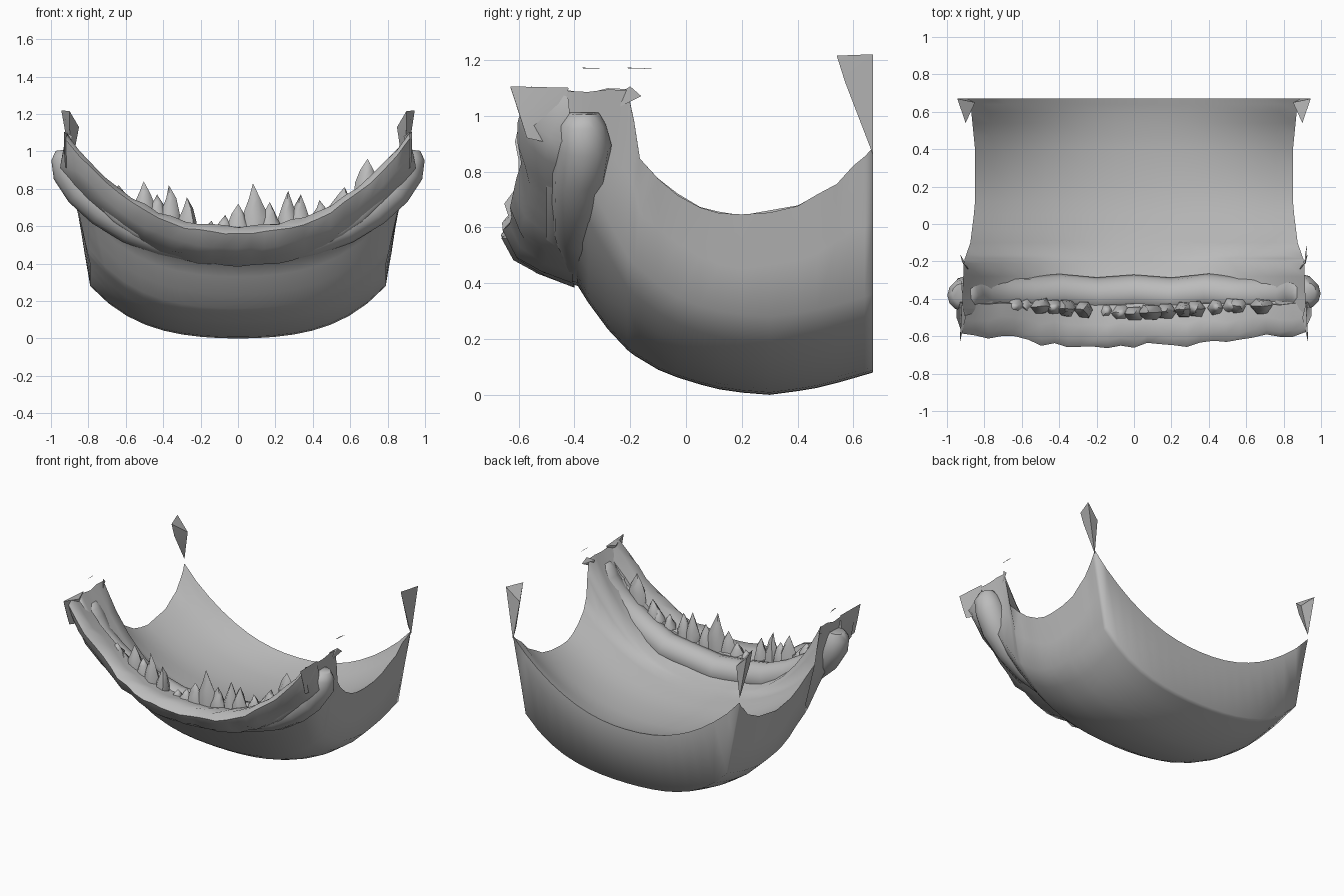
import bpy, bmesh, math, random
from mathutils import Vector

if "Cube" in bpy.data.objects:
    bpy.data.objects.remove(bpy.data.objects["Cube"])

random.seed(4)
grey = bpy.data.materials.new("bone grey")
grey.diffuse_color = (0.5, 0.5, 0.5, 1)
grey.use_nodes = True
grey.node_tree.nodes["Principled BSDF"].inputs["Base Color"].default_value = grey.diffuse_color


def jit(a):
    return random.uniform(-a, a)


def lerp_table(table, v):
    if v <= table[0][0]:
        return table[0][1]
    for (a, fa), (b, fb) in zip(table, table[1:]):
        if v <= b:
            return fa + (fb - fa) * (v - a) / (b - a)
    return table[-1][1]


def finish(name, bm, angle=40):
    bmesh.ops.recalc_face_normals(bm, faces=bm.faces)
    mesh = bpy.data.meshes.new(name)
    bm.to_mesh(mesh)
    bm.free()
    mesh.materials.append(grey)
    ob = bpy.data.objects.new(name, mesh)
    bpy.context.collection.objects.link(ob)
    bpy.ops.object.select_all(action='DESELECT')
    ob.select_set(True)
    bpy.context.view_layer.objects.active = ob
    bpy.ops.object.shade_smooth_by_angle(angle=math.radians(angle))
    return ob


def loft(name, rings, angle=40, strip_caps=False):
    bm = bmesh.new()
    vs = [[bm.verts.new(p) for p in r] for r in rings]
    n = len(vs[0])
    for a, b in zip(vs, vs[1:]):
        for i in range(n):
            j = (i + 1) % n
            bm.faces.new((a[i], a[j], b[j], b[i]))
    for r in (vs[0], vs[-1]):
        if strip_caps:                          # crescent cap: underside joined to inside
            for i in range(16):
                bm.faces.new((r[i], r[i + 1], r[34 - i], r[35 - i]))
            bm.faces.new((r[16], r[17], r[18], r[19]))
            bm.faces.new((r[0], r[35], r[36], r[37]))
        else:
            bm.faces.new(r)
    return finish(name, bm, angle)


def hull(name, pts, angle=20):
    bm = bmesh.new()
    for p in pts:
        bm.verts.new(p)
    bmesh.ops.convex_hull(bm, input=bm.verts)
    return finish(name, bm, angle)


# Jaw shell: thick bowl lofted along y, thinning towards the mouth
UNDER = [(-.5, .45), (-.4, .41), (-.35, .33), (-.28, .235), (-.2, .15), (-.1, .09), (0, .05),
         (.15, .012), (.3, 0), (.45, .02), (.55, .045), (.67, .08)]
CORNER_X = [(-.4, .89), (-.3, .85), (-.2, .81), (-.1, .79)]
CORNER_RISE = [(-.4, .44), (-.3, .41), (-.2, .33), (0, .28)]
RIM = [(-.5, 1.09), (-.21, 1.09), (-.185, .98), (-.165, .85), (-.1, .77), (0, .69), (.1, .655),
       (.2, .645), (.3, .655), (.4, .68), (.52, .74), (.6, .82), (.67, .88)]
RIMX = [(-.5, .92), (-.2, .91), (-.1, .875), (.1, .85), (.4, .85), (.6, .87), (.67, .89)]
FLOOR = [(-.5, .55), (-.4, .52), (-.27, .47), (-.1, .43), (.1, .40), (.2, .395), (.3, .395),
         (.45, .405), (.6, .437), (.67, .46)]
POWER = [(-.4, 2.9), (-.2, 2.8), (-.1, 2.4), (0, 2.2)]
rings = []
for y in (-.5, -.45, -.4, -.35, -.28, -.21, -.185, -.165, -.1, -.03, .05, .12, .2, .3, .4,
          .47, .54, .6, .64, .67):
    zb, zr = lerp_table(UNDER, y), lerp_table(RIM, y)
    xr, zi = lerp_table(RIMX, y), lerp_table(FLOOR, y)
    cx, rise, power = lerp_table(CORNER_X, y), lerp_table(CORNER_RISE, y), lerp_table(POWER, y)
    zc = zb + rise
    ring = []
    for i in range(-8, 9):                      # rounded underside
        t = i / 8
        ring.append((cx * t, y, zb + rise * (.45 * t * t + .55 * t ** 4)))
    wall = [((cx + xr) / 2, y, zc + (zr - zc) * .5 + jit(.015)), (xr, y, zr + jit(.006))]
    ring += wall
    for i in range(8, -9, -1):                  # hollow inside
        t = i / 9
        ring.append((xr * t, y, zi + (zr - zi) * abs(t) ** power))
    ring += [(-p[0], p[1], p[2] + jit(.008)) for p in wall[::-1]]
    rings.append(ring)
loft("jaw_shell", rings, 100, True)

# Front lip: lumpy roll that sweeps up at both ends
PROFILE = [(-.40, .39), (-.52, .425), (-.61, .48), (-.655, .565), (-.61, .6), (-.53, .59), (-.43, .57)]
rings = []
N = 26
for k in range(N + 1):
    t = -1 + 2 * k / N
    a = abs(t)
    lift, thin = .50 * a ** 2.4, 1 - .34 * a ** 2
    push = jit(.015)
    ring = []
    for (y, z) in PROFILE:
        yy = -.42 + (y + .42) * thin + push * (y < -.5)
        ring.append((.92 * t + (.03 * t if z < .45 else 0) * a, yy + jit(.006), z + lift + jit(.008)))
    rings.append(ring)
loft("front_lip", rings, 60)

# Gum roll: rounded band, seen inside the bowl and bulging out below the lip
PATH = [(0, .485), (.2, .5), (.4, .54), (.57, .605), (.72, .695), (.83, .795), (.895, .895), (.915, .97), (.92, 1.01)]
path = [(-x, z) for x, z in PATH[:0:-1]] + PATH
rings = []
for k, (x, z) in enumerate(path):
    p, q = path[max(k - 1, 0)], path[min(k + 1, len(path) - 1)]
    d = Vector((q[0] - p[0], q[1] - p[1])).normalized()
    end = min(k, len(path) - 1 - k)
    s = (.55, .85, 1)[min(end, 2)]
    shift = jit(.012)
    ring = []
    for i in range(12):
        u = 2 * math.pi * i / 12
        c, w = .1 * s * math.cos(u), .098 * s * math.sin(u)
        ring.append((x - d.y * c, -.375 + shift + w, z + d.x * c))
    rings.append(ring)
loft("gum_roll", rings, 60)

# Teeth: uneven pointed stumps (x, tip height, half width)
TEETH = [(-.84, .93, .04), (-.73, .82, .04), (-.64, .82, .06), (-.59, .77, .05), (-.5, .84, .06),
         (-.43, .77, .06), (-.36, .82, .06), (-.27, .755, .055), (-.15, .63, .05), (-.07, .66, .06),
         (0, .72, .07), (.09, .83, .08), (.17, .73, .065), (.27, .79, .06), (.33, .77, .06),
         (.44, .74, .05), (.52, .76, .05), (.56, .81, .06), (.69, .96, .07), (.76, .85, .04),
         (.83, .89, .05)]
for n, (x, tip, w) in enumerate(TEETH):
    base = .54 + .46 * (abs(x) / .92) ** 2.4 - .02
    tip = max(tip, base + .06)
    y = -.48 + .08 * min(abs(x), .5)
    bm = bmesh.new()
    rows = []
    for f, r in ((0, 1), (.4, .9), (.72, .45)):
        rows.append([bm.verts.new((x + w * r * math.cos(i * math.pi / 3) + jit(.006),
                                   y + .048 * r * math.sin(i * math.pi / 3) + jit(.006),
                                   base + (tip - base) * f)) for i in range(6)])
    top = bm.verts.new((x + jit(.01), y, tip))
    for a, b in zip(rows, rows[1:]):
        for i in range(6):
            bm.faces.new((a[i], a[(i + 1) % 6], b[(i + 1) % 6], b[i]))
    for i in range(6):
        bm.faces.new((rows[-1][i], rows[-1][(i + 1) % 6], top))
    bm.faces.new(rows[0])
    finish("tooth_%d" % n, bm, 60)

# Torn corner pieces, mirrored left and right
for side, s in (("left", -1), ("right", 1)):
    low = .92 if s < 0 else .86
    hull("back_shard_" + side, [(s * .945, .67, 1.22), (s * .9, .54, 1.215), (s * .85, .65, 1.13),
                                (s * .9, .57, 1.12), (s * .885, .64, low + .08), (s * .89, .67, low)])
    hull("front_shard_" + side, [(s * .93, -.63, 1.105), (s * .92, -.42, 1.1), (s * .9, -.5, 1.08),
                                 (s * .93, -.595, 1.0), (s * .925, -.57, .92), (s * .91, -.48, .9)])
    hull("rear_tip_" + side, [(s * .93, -.16, 1.07), (s * .92, -.2, 1.105), (s * .9, -.24, 1.03),
                              (s * .885, -.24, 1.08)])
    y0, y1 = ((-.37, -.30), (-.21, -.11))[s > 0]
    hull("loose_sliver_" + side, [(s * .92, y0, 1.17), (s * .925, y1, 1.167), (s * .915, (y0 + y1) / 2, 1.171),
                                  (s * .915, y0, 1.172)])
